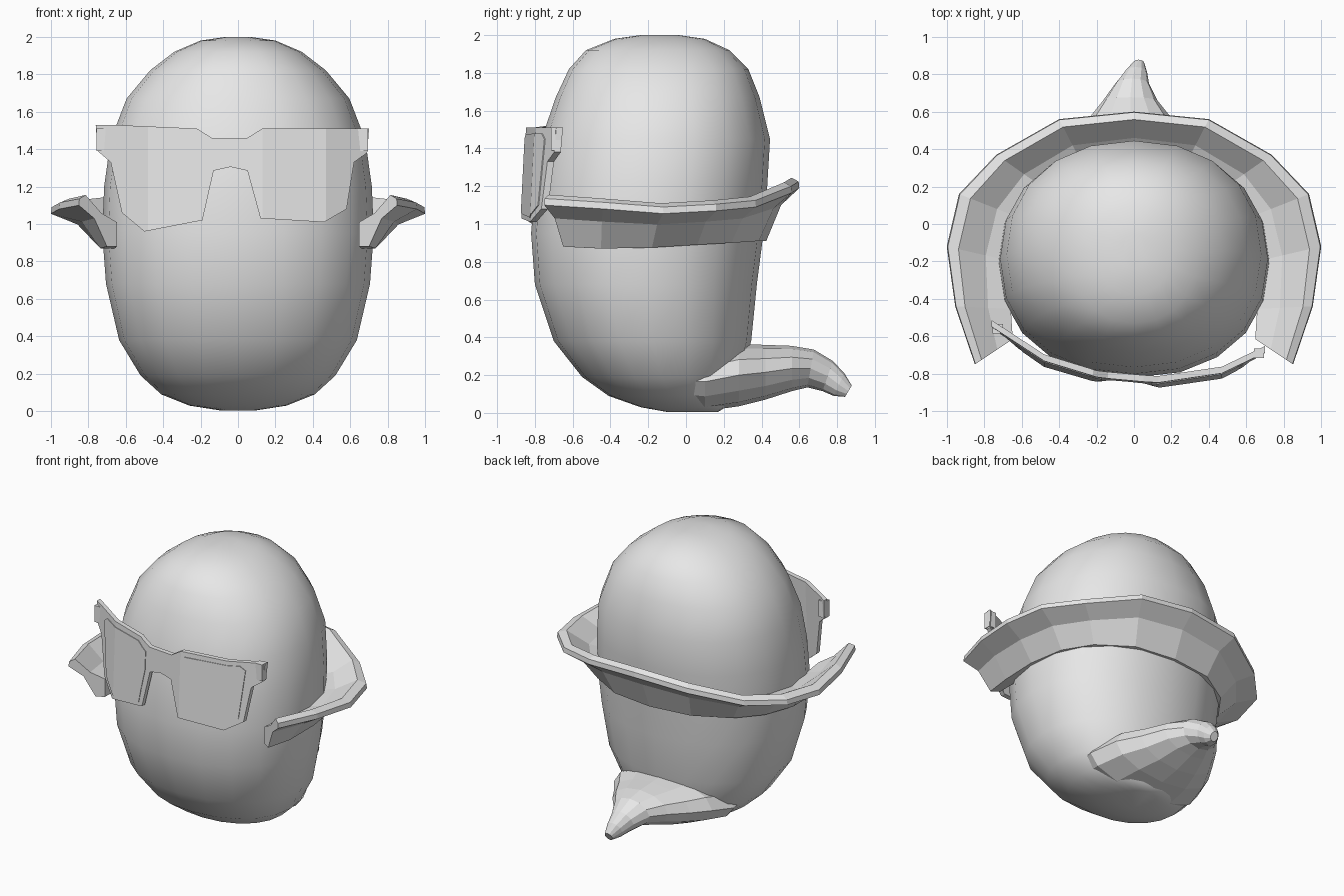
import bpy, bmesh, math

if "Cube" in bpy.data.objects:
    bpy.data.objects.remove(bpy.data.objects["Cube"])

grey = bpy.data.materials.new("plain_grey")
grey.diffuse_color = (0.8, 0.8, 0.8, 1)
grey.use_nodes = True
grey.node_tree.nodes["Principled BSDF"].inputs["Base Color"].default_value = grey.diffuse_color


def finish(name, bm, smooth=None):
    bmesh.ops.recalc_face_normals(bm, faces=bm.faces[:])
    mesh = bpy.data.meshes.new(name)
    bm.to_mesh(mesh)
    bm.free()
    mesh.materials.append(grey)
    ob = bpy.data.objects.new(name, mesh)
    bpy.context.collection.objects.link(ob)
    if smooth:
        bpy.ops.object.select_all(action='DESELECT')
        ob.select_set(True)
        bpy.context.view_layer.objects.active = ob
        bpy.ops.object.shade_smooth_by_angle(angle=math.radians(smooth))
    return ob


def loft(name, rings, smooth=None):
    """Skin closed rings of points and cap both ends."""
    bm = bmesh.new()
    loops = [[bm.verts.new(p) for p in r] for r in rings]
    n = len(loops[0])
    for a, b in zip(loops, loops[1:]):
        for i in range(n):
            j = (i + 1) % n
            bm.faces.new((a[i], a[j], b[j], b[i]))
    bm.faces.new(loops[0])
    bm.faces.new(loops[-1])
    return finish(name, bm, smooth)


def spow(v, e):
    return math.copysign(abs(v) ** e, v)


# Egg-shaped body: z, half width, front y, back y
BODY = [(0.005, 0.10, -0.10, 0.17), (0.03, 0.26, -0.24, 0.21), (0.09, 0.41, -0.41, 0.25),
        (0.19, 0.52, -0.55, 0.29), (0.38, 0.635, -0.70, 0.345), (0.68, 0.705, -0.80, 0.375),
        (0.95, 0.725, -0.82, 0.41), (1.2, 0.715, -0.80, 0.43), (1.45, 0.68, -0.765, 0.445),
        (1.67, 0.595, -0.69, 0.39), (1.82, 0.47, -0.62, 0.33), (1.92, 0.34, -0.53, 0.23),
        (1.98, 0.20, -0.38, 0.10), (2.0, 0.06, -0.24, -0.04)]
rings = []
for z, w, f, b in BODY:
    ring = []
    for i in range(20):
        a = math.tau * i / 20
        ring.append((w * spow(math.cos(a), 0.92),
                     (f + b) / 2 + (b - f) / 2 * spow(math.sin(a), 0.92), z))
    rings.append(ring)
loft("body", rings, 60)

# Tail: centre x, y, z, half width, half height
TAIL = [(0, -0.12, 0.17, 0.42, 0.12), (0, 0.10, 0.165, 0.46, 0.155),
        (-0.01, 0.28, 0.20, 0.40, 0.165), (-0.02, 0.42, 0.215, 0.31, 0.145),
        (-0.02, 0.56, 0.235, 0.225, 0.12), (-0.02, 0.66, 0.235, 0.145, 0.10),
        (-0.01, 0.75, 0.195, 0.09, 0.08), (0.01, 0.81, 0.15, 0.06, 0.06),
        (0.025, 0.86, 0.115, 0.03, 0.03)]
rings = []
for k, (x, y, z, w, h) in enumerate(TAIL):
    tilt = max(0, k - 4) * 0.25
    rings.append([(x + w * math.cos(a), y + h * math.sin(a) * math.sin(tilt) * 0.7,
                   z + h * math.sin(a)) for a in [math.tau * i / 12 for i in range(12)]])
loft("tail", rings)

# Flared brim, open at the front: right half of the lip and of the foot
LIP = [(0, 0.60, 1.19), (0.40, 0.56, 1.165), (0.735, 0.37, 1.09), (0.935, 0.16, 1.07),
       (1.0, -0.12, 1.055), (0.955, -0.44, 1.08), (0.85, -0.75, 1.10)]
FOOT = [(0, 0.425, 0.91), (0.31, 0.385, 0.91), (0.55, 0.24, 0.90), (0.68, 0.06, 0.89),
        (0.74, -0.18, 0.875), (0.735, -0.45, 0.87), (0.70, -0.65, 0.88)]


def brim_section(lip, foot, s):
    def at(t, z):  # t runs from foot (0) to lip (1)
        return (s * (foot[0] + (lip[0] - foot[0]) * t), foot[1] + (lip[1] - foot[1]) * t, z)
    zl, zf = lip[2], foot[2]
    inner = at(-0.35, zf)
    return [inner, at(0, zf), at(0.45, zf + (zl - zf) * 0.68), at(1, zl),
            at(0.98, zl + 0.035), at(0.76, zl + 0.055),
            at(0.2, zf + (zl - zf) * 0.72 + 0.02), (inner[0], inner[1], zf + 0.13)]


pairs = list(zip(LIP, FOOT))
loft("brim", [brim_section(l, f, -1) for l, f in pairs[:0:-1]]
     + [brim_section(l, f, 1) for l, f in pairs])

# Glasses wrap round the face along this plan curve
WRAP = [(-0.78, -0.55), (-0.48, -0.745), (-0.2, -0.83), (0.13, -0.86), (0.47, -0.81), (0.72, -0.69)]


def wrap_y(x, z):
    for (x0, y0), (x1, y1) in zip(WRAP, WRAP[1:]):
        if x <= x1 or x1 == WRAP[-1][0]:
            return y0 + (y1 - y0) * (x - x0) / (x1 - x0) + (z - 1.25) * 0.05


def wrapped_plate(name, outline, lift, thick):
    bm = bmesh.new()
    bm.faces.new([bm.verts.new((x, 0, z)) for x, z in outline])
    for x, _ in WRAP[1:-1]:
        bmesh.ops.bisect_plane(bm, geom=bm.verts[:] + bm.edges[:] + bm.faces[:],
                               plane_co=(x, 0, 0), plane_no=(1, 0, 0))
    ext = bmesh.ops.extrude_face_region(bm, geom=bm.faces[:], use_keep_orig=True)
    back = {v for v in ext["geom"] if isinstance(v, bmesh.types.BMVert)}
    for v in bm.verts:
        v.co.y = wrap_y(v.co.x, v.co.z) - lift + (thick if v in back else 0)
    finish(name, bm)


wrapped_plate("glasses_frame", [
    (-0.76, 1.53), (-0.68, 1.53), (-0.22, 1.51), (-0.14, 1.46), (0.05, 1.46), (0.13, 1.51),
    (0.70, 1.51), (0.69, 1.38), (0.62, 1.33), (0.58, 1.08), (0.46, 1.01), (0.12, 1.03),
    (0.05, 1.285), (-0.04, 1.305), (-0.13, 1.285), (-0.19, 1.02), (-0.50, 0.96),
    (-0.62, 1.06), (-0.68, 1.33), (-0.75, 1.39)], 0, 0.035)
wrapped_plate("left_lens", [(-0.64, 1.45), (-0.60, 1.485), (-0.24, 1.475), (-0.17, 1.42),
                            (-0.17, 1.29), (-0.22, 1.04), (-0.49, 0.99), (-0.59, 1.08)], 0.005, 0.008)
wrapped_plate("right_lens", [(0.09, 1.42), (0.16, 1.475), (0.55, 1.48), (0.585, 1.45),
                             (0.55, 1.10), (0.45, 1.035), (0.14, 1.055), (0.09, 1.27)], 0.005, 0.008)

# Short temple stubs behind the frame ends
for side, x0, x1, y in ((("left"), -0.755, -0.70, -0.58), (("right"), 0.64, 0.695, -0.71)):
    bm = bmesh.new()
    bmesh.ops.create_cube(bm, size=1)
    for v in bm.verts:
        v.co = ((x0 + x1) / 2 + v.co.x * (x1 - x0), y + 0.02 + v.co.y * 0.05, 1.45 + v.co.z * 0.12)
    finish(side + "_temple_stub", bm)
